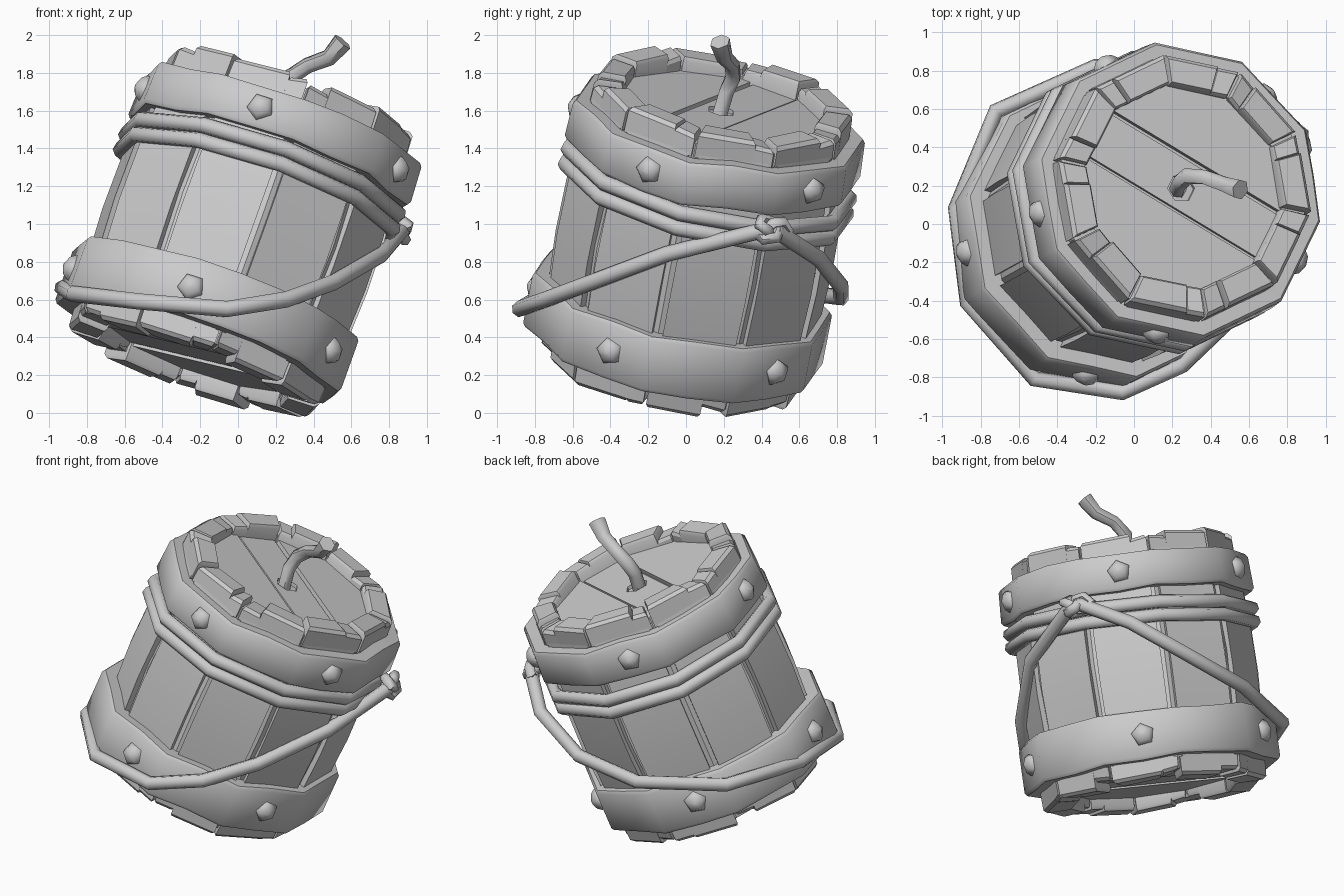
import bpy, bmesh, math, random
from math import cos, sin, radians, tau
from mathutils import Vector, Matrix

random.seed(4)
if "Cube" in bpy.data.objects:
    bpy.data.objects.remove(bpy.data.objects["Cube"])

grey = bpy.data.materials.new("grey")
grey.use_nodes = True
grey.diffuse_color = (0.6, 0.6, 0.6, 1)
grey.node_tree.nodes["Principled BSDF"].inputs["Base Color"].default_value = (0.6, 0.6, 0.6, 1)

# Tilted frame of the keg: local z is the barrel axis
axis = Vector((0.33, 0.18, 0.926)).normalized()
side = Vector((axis.z, 0, -axis.x)).normalized()
depth = axis.cross(side)
FRAME = Matrix.Translation((0.015, 0.06, 0.95)) @ Matrix((side, depth, axis)).transposed().to_4x4()

N = 10
STEP = tau / N
START = radians(240)          # angle of the first seam between staves


def finish(name, bm, frame=FRAME, smooth=30):
    bmesh.ops.recalc_face_normals(bm, faces=bm.faces)
    mesh = bpy.data.meshes.new(name)
    bm.to_mesh(mesh)
    bm.free()
    mesh.materials.append(grey)
    obj = bpy.data.objects.new(name, mesh)
    bpy.context.collection.objects.link(obj)
    obj.matrix_world = frame
    bpy.ops.object.select_all(action='DESELECT')
    obj.select_set(True)
    bpy.context.view_layer.objects.active = obj
    if smooth:
        bpy.ops.object.shade_smooth_by_angle(angle=radians(smooth))
    return obj


def loft(bm, rings, caps=True, closed=False):
    """Join rings of points with quads."""
    loops = [[bm.verts.new(p) for p in ring] for ring in rings]
    pairs = list(zip(loops, loops[1:]))
    if closed:
        pairs.append((loops[-1], loops[0]))
    for a, b in pairs:
        for i in range(len(a)):
            j = (i + 1) % len(a)
            bm.faces.new((a[i], a[j], b[j], b[i]))
    if caps and not closed:
        bm.faces.new(loops[0])
        bm.faces.new(loops[-1])


def on_flat(r, a):
    """Point at angle a on a ten-sided ring whose corners have radius r."""
    off = (a - START) % STEP - STEP / 2
    q = r * cos(STEP / 2) / cos(off)
    return q * cos(a), q * sin(a)


def ring(r, z, n=N, turn=START):
    return [(r * cos(turn + i * tau / n), r * sin(turn + i * tau / n), z) for i in range(n)]


def sector(a0, a1, r0, r1, z, slope=0):
    """Four corners of a stave's cross-section."""
    pts = [(r0, a0), (r1, a0), (r1, a1), (r0, a1)]
    return [(*on_flat(r, a), z + (slope if a == a1 else -slope)) for r, a in pts]


# Staves; each end is a tall block beside a lower, broken one
bm = bmesh.new()
for i in range(N):
    a0, a1 = START + i * STEP, START + (i + 1) * STEP
    loft(bm, [sector(a0 + 0.04, a1 - 0.04, 0.56, r, z)
              for r, z in ((0.71, -0.7), (0.735, -0.5), (0.755, -0.1), (0.75, 0.2), (0.725, 0.55), (0.70, 0.7))])
    for end, inner, outer, height in ((-1, 0.53, 0.715, 0.77), (1, 0.545, 0.705, 0.79)):
        tall = height + random.uniform(-0.012, 0.012)
        low = tall - random.uniform(0.01, 0.045)
        split = a0 + STEP * random.choice((0.3, 0.7, 0.75))
        parts = [(a0 + 0.012, split, tall), (split, a1 - 0.012, low)]
        if split < a0 + STEP / 2:
            parts = [(a0 + 0.012, split, low), (split, a1 - 0.012, tall)]
        tilt = random.uniform(-0.01, 0.01)
        for b0, b1, top in parts:
            loft(bm, [sector(b0, b1, inner, outer, end * 0.66),
                      sector(b0, b1, inner, outer - 0.005, end * (top - 0.02), tilt),
                      sector(b0 + 0.012, b1 - 0.012, inner + 0.012, outer - 0.025, end * top, tilt)])
finish("staves", bm)

# Inner wall that closes the seams
bm = bmesh.new()
loft(bm, [ring(r, z) for r, z in ((0.55, -0.73), (0.685, -0.73), (0.725, 0), (0.68, 0.73), (0.55, 0.73))],
     closed=True)
finish("inner_wall", bm)

# Lid and base, each cut into three planks above a backing disc
for name, z0, z1 in (("lid", 0.64, 0.70), ("base", -0.62, -0.68)):
    for k, (lo, hi) in enumerate(((-1, -0.13), (-0.11, 0.15), (0.17, 1))):
        bm = bmesh.new()
        lift = (0.008, 0, 0.012)[k] * (1 if z1 > 0 else -1)
        loft(bm, [ring(0.56, z0), ring(0.56, z1 + lift)])
        n = Vector((sin(radians(31)), cos(radians(31)), 0))
        for d, flip in ((lo, -1), (hi, 1)):
            cut = bmesh.ops.bisect_plane(bm, geom=bm.verts[:] + bm.edges[:] + bm.faces[:],
                                         plane_co=n * d, plane_no=n * flip, clear_outer=True)
            edges = [e for e in cut["geom_cut"] if isinstance(e, bmesh.types.BMEdge)]
            if edges:
                bmesh.ops.edgeloop_fill(bm, edges=edges)
        plank = finish(f"{name}_plank_{k + 1}", bm, smooth=0)
        # Fuse hole through the middle plank
        if name == "lid" and k == 1:
            bm = bmesh.new()
            loft(bm, [ring(0.075, z, 6) for z in (0.67, 0.8)])
            cutter = finish("fuse_hole_cutter", bm, smooth=0)
            cutter.hide_render = True
            cutter.hide_set(True)
            mod = plank.modifiers.new("hole", 'BOOLEAN')
            mod.object = cutter
            mod.solver = 'EXACT'
    bm = bmesh.new()
    loft(bm, [ring(0.56, z0 * 0.95), ring(0.56, z0 * 1.06)])
    finish(name + "_backing", bm)

# Bands with slightly uneven edges, and their rivets
for name, lo, hi, r_lo, r_hi, shift in (("upper_band", 0.42, 0.66, 0.80, 0.79, (0.01, 0, 0)),
                                        ("lower_band", -0.655, -0.35, 0.81, 0.81, (-0.015, -0.015, 0))):
    band_frame = FRAME @ Matrix.Translation(shift)
    angles = [START + i * STEP / 2 for i in range(2 * N)]
    jit = [[random.uniform(-0.01, 0.01) for a in angles] for e in range(2)]
    bm = bmesh.new()
    prof = ((0.69, lo, 0), (r_lo - 0.015, lo, 0), (r_lo, lo + 0.02, 0),
            (r_hi, hi - 0.02, 1), (r_hi - 0.015, hi, 1), (0.69, hi, 1))
    loft(bm, [[(*on_flat(r, a), z + j) for a, j in zip(angles, jit[e])] for r, z, e in prof], closed=True)
    finish(name, bm, band_frame, 40)
    for k in range(5):
        a = START + STEP / 2 + k * 2 * STEP + 0.03
        bm = bmesh.new()
        loft(bm, [ring(r, h, 5, k) for r, h in ((0.076, -0.02), (0.073, 0.01), (0.052, 0.035), (0.012, 0.05))])
        place = Matrix.Translation((*on_flat((r_lo + r_hi) / 2, a), (lo + hi) / 2))
        place = place @ Matrix.Rotation(a, 4, 'Z') @ Matrix.Rotation(radians(90), 4, 'Y')
        finish(f"{name}_rivet_{k + 1}", bm, band_frame @ place, 60)


def tube(name, pts, radii, closed=False, frame=None, sides=7):
    """Sweep a round section along a path of points."""
    pts = [Vector(p) for p in pts]
    rings, n = [], len(pts)
    up = None
    for i, p in enumerate(pts):
        prev = pts[i - 1] if (closed or i) else p
        nxt = pts[(i + 1) % n] if (closed or i < n - 1) else p
        t = (nxt - prev).normalized()
        up = up or (Vector((0, 0, 1)) if abs(t.z) < 0.8 else Vector((1, 0, 0)))
        u = (up - t * up.dot(t)).normalized()
        up = u
        v = t.cross(u)
        r = radii[i] if isinstance(radii, tuple) else radii
        rings.append([p + r * (u * cos(k * tau / sides) + v * sin(k * tau / sides)) for k in range(sides)])
    bm = bmesh.new()
    loft(bm, rings, closed=closed)
    return finish(name, bm, frame or Matrix.Identity(4), 60)


# Two rope coils under the upper band
for k, z in enumerate((0.34, 0.255)):
    pts = [(0.765 * cos(a), 0.765 * sin(a), z + 0.012 * cos(a) - 0.03 * sin(a))
           for a in (START + i * STEP for i in range(N))]
    tube(f"rope_coil_{k + 1}", pts, 0.043, True, FRAME)

# Loose rope drooping from the knot round the keg
tube("hanging_rope", [(0.87, 0.43, 0.97), (0.76, -0.1, 0.84), (0.5, -0.5, 0.69), (0.25, -0.74, 0.60),
                      (-0.06, -0.88, 0.55), (-0.52, -0.81, 0.59), (-0.87, -0.41, 0.63),
                      (-0.93, 0.08, 0.66), (-0.72, 0.59, 0.64), (-0.2, 0.82, 0.61),
                      (0.25, 0.82, 0.67), (0.62, 0.70, 0.82), (0.86, 0.47, 0.97)], 0.044)

# Knot
pts = []
for i in range(18):
    a = i * tau / 18
    pts.append((0.04 * cos(2 * a) * (1.5 + cos(3 * a)), 0.025 * sin(2 * a) * (1.5 + cos(3 * a)), 0.03 * sin(3 * a)))
tube("knot", pts, 0.033, True, Matrix.Translation((0.85, 0.45, 0.97)) @ Matrix.Rotation(radians(115), 4, 'Z')
     @ Matrix.Rotation(radians(75), 4, 'X'), 6)

# Fuse
tube("fuse", [(0.225, 0.17, 1.55), (0.24, 0.215, 1.70), (0.28, 0.25, 1.78), (0.37, 0.245, 1.84),
              (0.48, 0.205, 1.88), (0.555, 0.18, 1.965)],
     (0.045, 0.045, 0.045, 0.042, 0.045, 0.055), sides=6)
